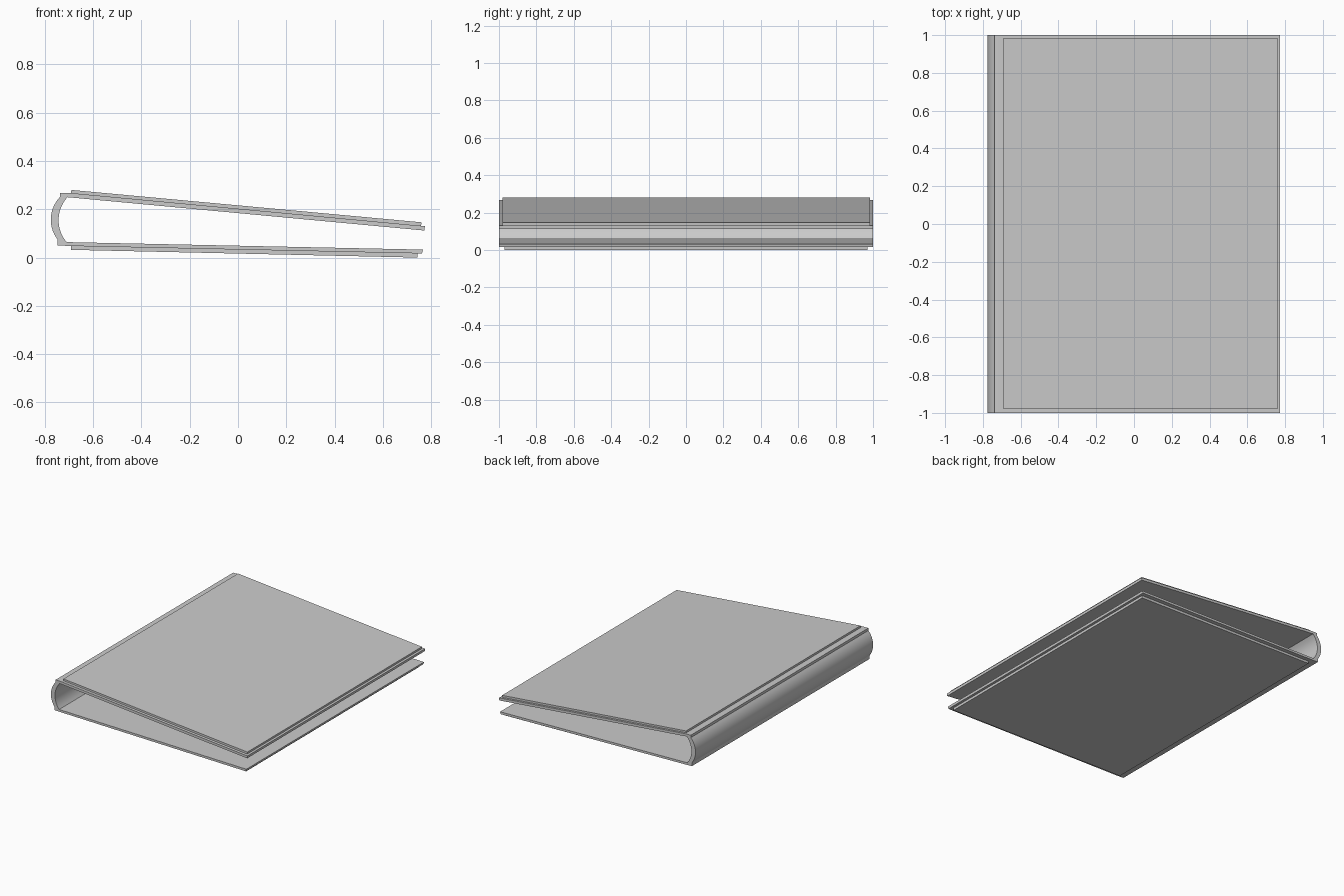
import bpy, bmesh, math
from mathutils import Vector

if "Cube" in bpy.data.objects:
    bpy.data.objects.remove(bpy.data.objects["Cube"])


def arc(a, m, b, n=14):
    """Points of the circular arc from a through m to b."""
    (ax, ay), (bx, by), (cx, cy) = a, m, b
    d = 2 * (ax * (by - cy) + bx * (cy - ay) + cx * (ay - by))
    sa, sb, sc = ax * ax + ay * ay, bx * bx + by * by, cx * cx + cy * cy
    ox = (sa * (by - cy) + sb * (cy - ay) + sc * (ay - by)) / d
    oy = (sa * (cx - bx) + sb * (ax - cx) + sc * (bx - ax)) / d
    r = math.hypot(ax - ox, ay - oy)
    t0 = math.atan2(ay - oy, ax - ox) % (2 * math.pi)
    t1 = math.atan2(cy - oy, cx - ox) % (2 * math.pi)
    return [(ox + r * math.cos(t0 + (t1 - t0) * i / n),
             oy + r * math.sin(t0 + (t1 - t0) * i / n)) for i in range(n + 1)]


def extrude_profile(name, profile, y0, y1):
    """Closed x-z outline extruded along y."""
    bm = bmesh.new()
    face = bm.faces.new([bm.verts.new((x, y0, z)) for x, z in profile])
    ext = bmesh.ops.extrude_face_region(bm, geom=[face])
    verts = [g for g in ext["geom"] if isinstance(g, bmesh.types.BMVert)]
    bmesh.ops.translate(bm, verts=verts, vec=Vector((0, y1 - y0, 0)))
    bmesh.ops.recalc_face_normals(bm, faces=bm.faces)
    mesh = bpy.data.meshes.new(name)
    bm.to_mesh(mesh)
    bm.free()
    ob = bpy.data.objects.new(name, mesh)
    bpy.context.collection.objects.link(ob)
    bpy.ops.object.select_all(action='DESELECT')
    ob.select_set(True)
    bpy.context.view_layer.objects.active = ob
    bpy.ops.object.shade_smooth_by_angle(angle=math.radians(25))
    return ob


# Wraparound cover: upper board, rounded spine and lower board in one piece
outer_spine = arc((-0.738, 0.25), (-0.775, 0.15), (-0.747, 0.074))
inner_spine = arc((-0.706, 0.25), (-0.743, 0.155), (-0.71, 0.064))
cover = ([(0.774, 0.13), (-0.69, 0.267), (-0.738, 0.268)]
         + outer_spine
         + [(-0.747, 0.05), (-0.69, 0.048), (0.762, 0.017), (0.766, 0.033)]
         + inner_spine[::-1]
         + [(0.772, 0.112)])
extrude_profile("folder_cover", cover, -1.0, 1.0)

# Thin panel on the upper board
extrude_profile("upper_panel",
                [(-0.692, 0.265), (-0.69, 0.28), (0.76, 0.146), (0.758, 0.129)],
                -0.98, 0.985)

# Thin panel under the lower board
extrude_profile("lower_panel",
                [(-0.692, 0.05), (-0.692, 0.032), (0.743, 0.0), (0.744, 0.019)],
                -0.97, 0.97)
